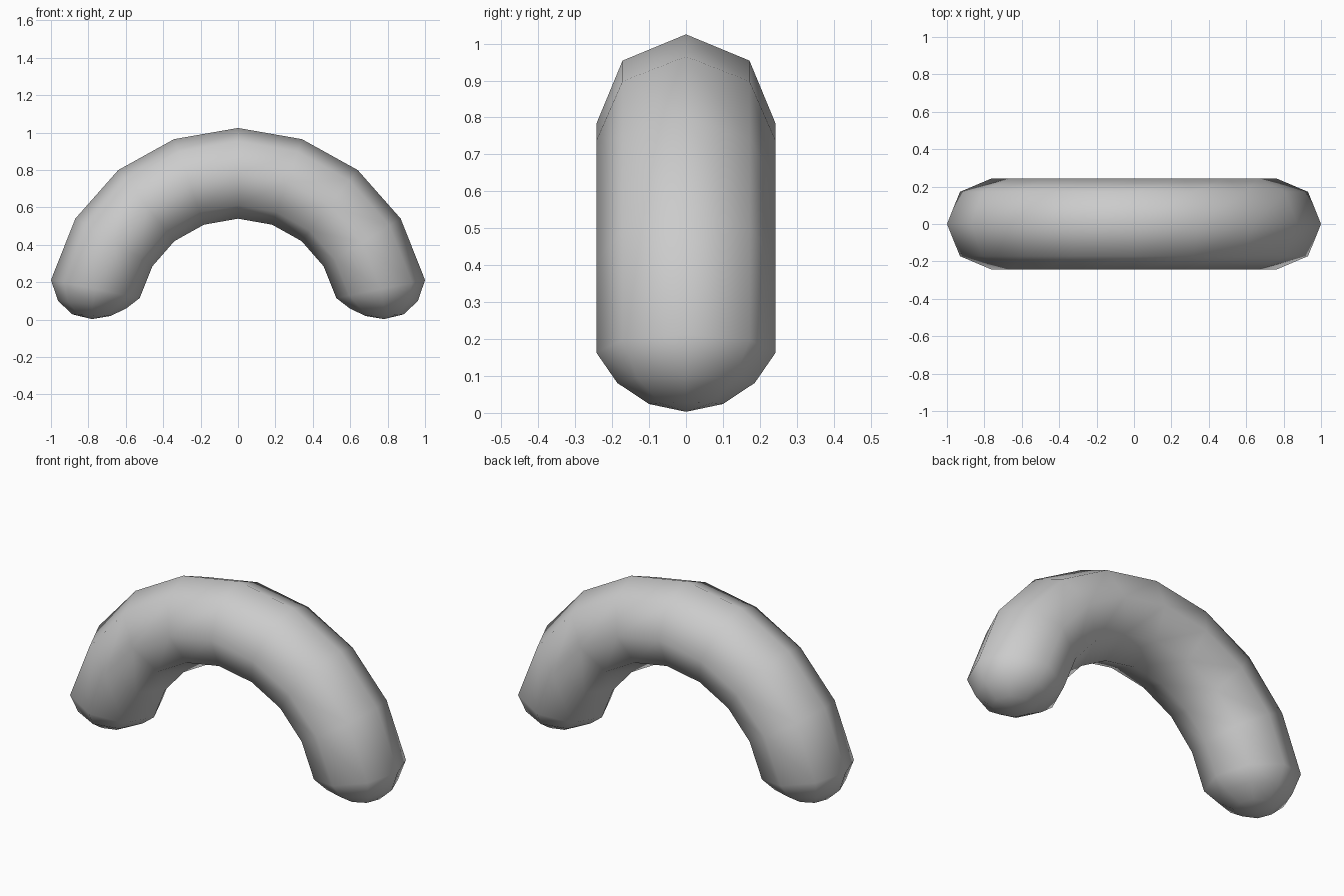
import bpy, bmesh, math

if "Cube" in bpy.data.objects:
    bpy.data.objects.remove(bpy.data.objects["Cube"])

# Right half of the profile, top centre to tip: (outer x, z), (inner x, z), half width in y
HALF = [
    ((0.00, 1.025), (0.00, 0.54), 0.243),
    ((0.342, 0.965), (0.182, 0.508), 0.243),
    ((0.64, 0.80), (0.34, 0.42), 0.243),
    ((0.87, 0.54), (0.458, 0.285), 0.243),
    ((1.00, 0.212), (0.526, 0.115), 0.243),
    # rounded tip
    ((0.962, 0.10), (0.595, 0.062), 0.186),
    ((0.885, 0.028), (0.68, 0.02), 0.10),
]
POLE = (0.78, 0.003)
SIDES = 8


def add_ring(bm, outer, inner, width, sign):
    ring = []
    for i in range(SIDES):
        a = math.tau * i / SIDES
        t = (1 + math.cos(a)) / 2
        x = inner[0] + (outer[0] - inner[0]) * t
        z = inner[1] + (outer[1] - inner[1]) * t
        ring.append(bm.verts.new((sign * x, width * math.sin(a), z)))
    return ring


bm = bmesh.new()

# Arched tube: left tip over the top to right tip
rings = [add_ring(bm, *s, -1) for s in reversed(HALF[1:])]
rings += [add_ring(bm, *s, 1) for s in HALF]
for a, b in zip(rings, rings[1:]):
    for i in range(SIDES):
        j = (i + 1) % SIDES
        bm.faces.new((a[i], a[j], b[j], b[i]))

# Tip fans
for sign, ring in ((-1, rings[0]), (1, rings[-1])):
    pole = bm.verts.new((sign * POLE[0], 0, POLE[1]))
    for i in range(SIDES):
        bm.faces.new((ring[i], ring[(i + 1) % SIDES], pole))

bmesh.ops.recalc_face_normals(bm, faces=bm.faces[:])
for f in bm.faces:
    f.smooth = True
mesh = bpy.data.meshes.new("arched_tube")
bm.to_mesh(mesh)
bm.free()
bpy.context.collection.objects.link(bpy.data.objects.new("arched_tube", mesh))
